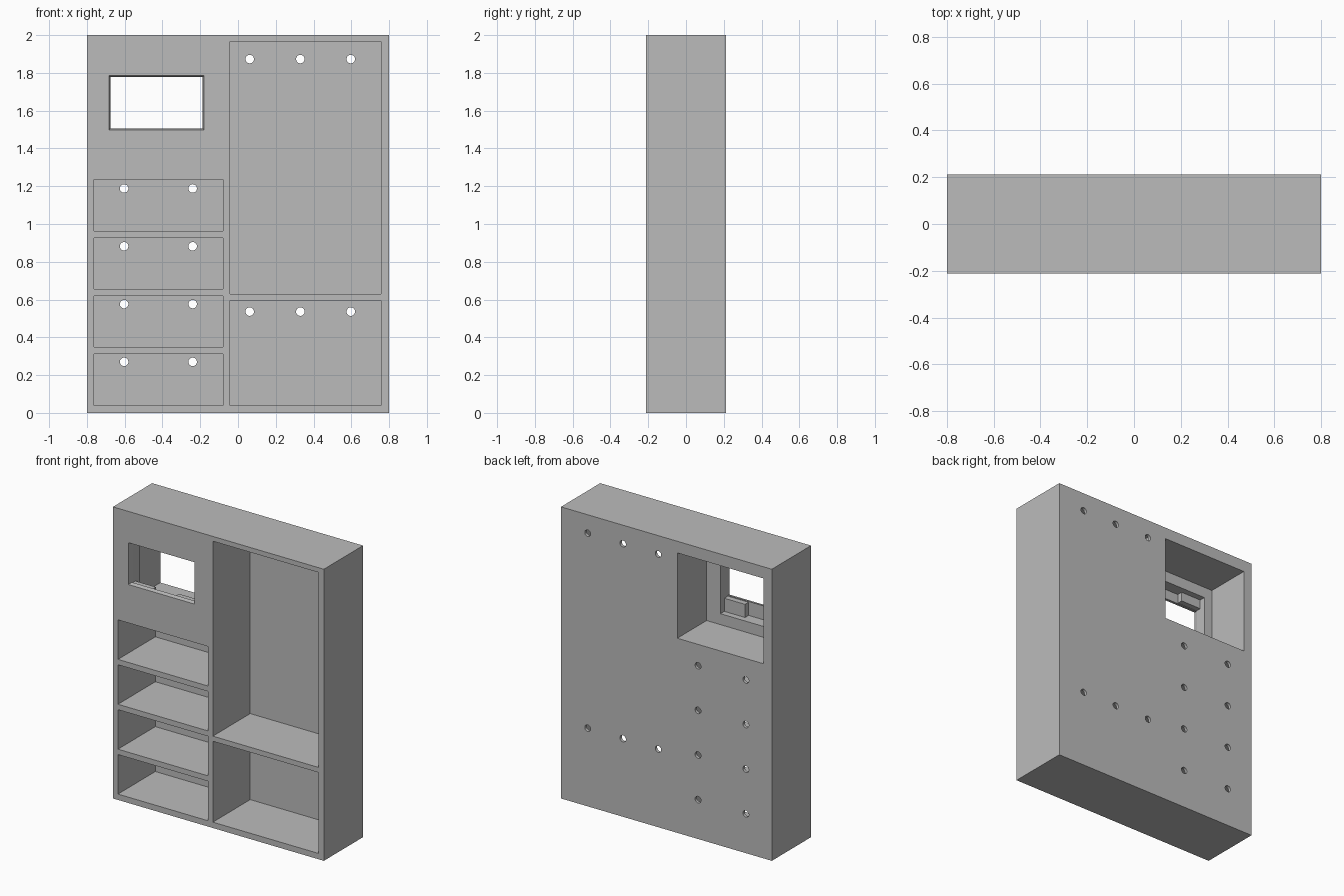
import bpy, bmesh, math
from mathutils import Matrix, Vector

cube = bpy.data.objects.get("Cube")
if cube:
    bpy.data.objects.remove(cube, do_unlink=True)

FRONT, BACK = -0.2125, 0.2125
INNER_BACK = BACK - 0.02      # inside of the rear panel
LEDGE = -0.105                # bottom of the rear pocket
WALL = -0.185                 # inside of the thin display wall

grey = bpy.data.materials.new("light_grey")
grey.use_nodes = True
grey.diffuse_color = (0.5, 0.5, 0.5, 1)
grey.node_tree.nodes["Principled BSDF"].inputs["Base Color"].default_value = (0.5, 0.5, 0.5, 1)


def add_box(bm, x, y, z):
    """Box from (low, high) ranges."""
    size = [r[1] - r[0] for r in (x, y, z)]
    mid = Vector([(r[0] + r[1]) / 2 for r in (x, y, z)])
    return bmesh.ops.create_cube(
        bm, size=1, matrix=Matrix.Translation(mid) @ Matrix.Diagonal((*size, 1)))["verts"]


def add_hole(bm, x, z, radius=0.0225):
    matrix = Matrix.Translation((x, BACK, z)) @ Matrix.Rotation(math.pi / 2, 4, "X")
    bmesh.ops.create_cone(bm, cap_ends=True, segments=32, radius1=radius,
                          radius2=radius, depth=0.1, matrix=matrix)


def make_object(name, bm):
    mesh = bpy.data.meshes.new(name)
    bm.to_mesh(mesh)
    bm.free()
    mesh.materials.append(grey)
    obj = bpy.data.objects.new(name, mesh)
    bpy.context.collection.objects.link(obj)
    return obj


def cut(target, bm):
    """Subtract a cutter mesh and discard it."""
    cutter = make_object("cutter", bm)
    cutter.hide_render = True
    mod = target.modifiers.new("cut", "BOOLEAN")
    mod.operation = "DIFFERENCE"
    mod.solver = "EXACT"
    mod.object = cutter
    bpy.context.view_layer.objects.active = target
    bpy.ops.object.modifier_apply(modifier=mod.name)
    bpy.data.objects.remove(cutter, do_unlink=True)


# Cabinet body
bm = bmesh.new()
add_box(bm, (-0.8, 0.8), (FRONT, BACK), (0, 2))
cabinet = make_object("cabinet", bm)

# Open compartments in the front and the pocket in the back
depth = (FRONT - 0.1, INNER_BACK)
bm = bmesh.new()
for z in ((0.04, 0.595), (0.63, 1.967)):
    add_box(bm, (-0.042, 0.758), depth, z)
for i in range(4):
    low = 0.04 + i * 0.308
    add_box(bm, (-0.762, -0.08), depth, (low, low + 0.271))
add_box(bm, (-0.737, -0.083), (LEDGE, BACK + 0.1), (1.335, 1.92))
cut(cabinet, bm)

# Display recess inside the pocket, and hanging holes in the rear panel
bm = bmesh.new()
add_box(bm, (-0.675, -0.188), (WALL, 0), (1.41, 1.845))
for x in (0.062, 0.33, 0.597):
    for z in (0.536, 1.873):
        add_hole(bm, x, z)
for x in (-0.603, -0.24):
    for i in range(4):
        add_hole(bm, x, 0.27 + i * 0.306)
cut(cabinet, bm)

# Display window, flaring slightly towards the front
bm = bmesh.new()
center = Vector((-0.4315, 0, 1.642))
for v in add_box(bm, (-0.674, -0.189), (FRONT - 0.01, WALL + 0.01), (1.508, 1.776)):
    if v.co.y < FRONT:
        v.co.x += math.copysign(0.01, v.co.x - center.x)
        v.co.z += math.copysign(0.012, v.co.z - center.z)
cut(cabinet, bm)

# Mounting blocks in the corners of the display recess
for side, x in (("right", (-0.68, -0.52)), ("left", (-0.345, -0.183))):
    for level, z in (("lower", (1.405, 1.5)), ("upper", (1.782, 1.85))):
        bm = bmesh.new()
        add_box(bm, x, (WALL - 0.005, -0.147), z)
        make_object(f"{level}_{side}_mounting_block", bm)
